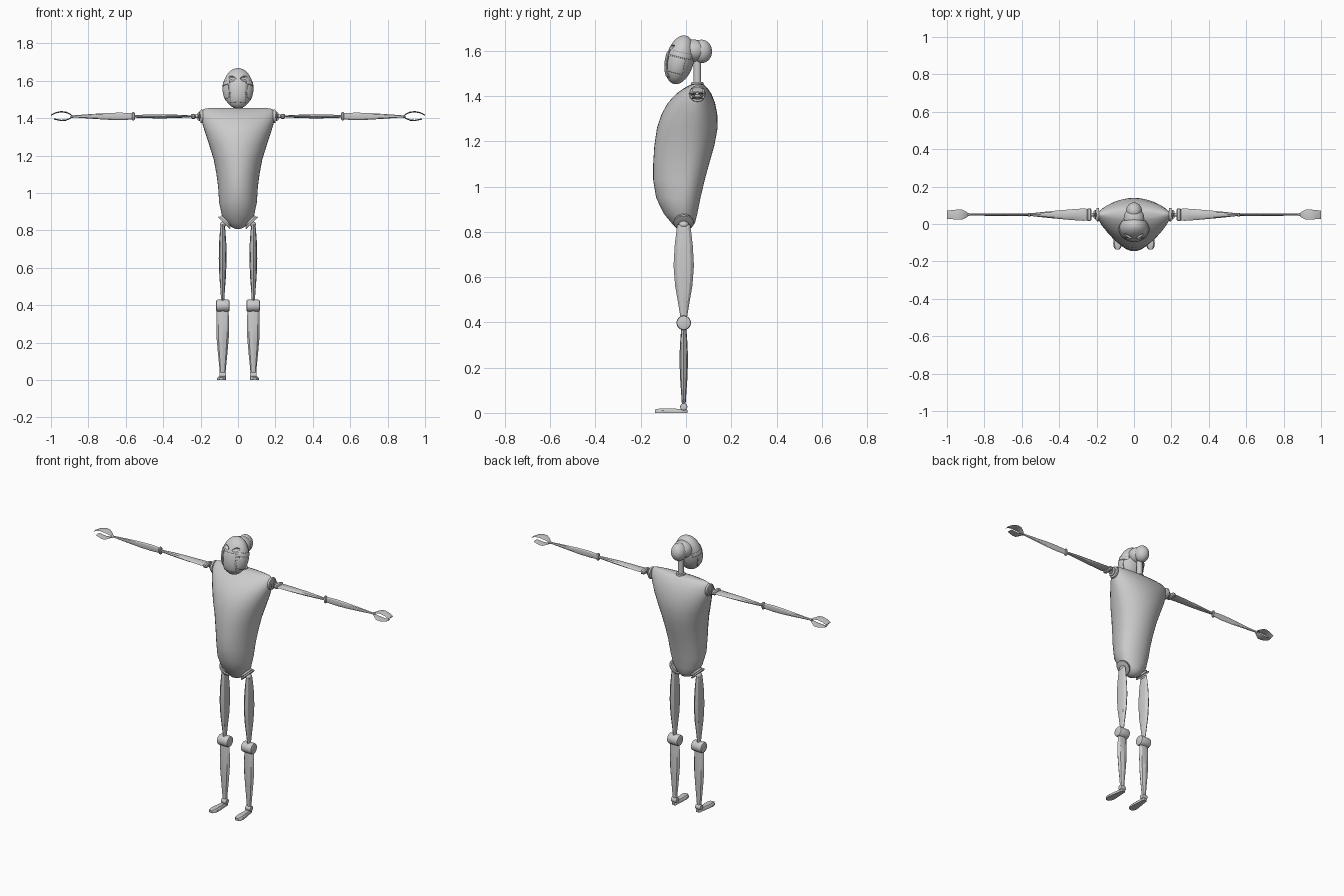
import bpy, bmesh, math
from mathutils import Matrix, Vector

if "Cube" in bpy.data.objects:
    bpy.data.objects.remove(bpy.data.objects["Cube"])

grey = bpy.data.materials.new("grey")
grey.diffuse_color = (0.6, 0.6, 0.6, 1)
grey.use_nodes = True
grey.node_tree.nodes["Principled BSDF"].inputs["Base Color"].default_value = grey.diffuse_color


def finish(name, bm, mirror=False, angle=35):
    bmesh.ops.recalc_face_normals(bm, faces=bm.faces)
    me = bpy.data.meshes.new(name)
    bm.to_mesh(me)
    bm.free()
    me.materials.append(grey)
    ob = bpy.data.objects.new(name, me)
    bpy.context.collection.objects.link(ob)
    bpy.ops.object.select_all(action='DESELECT')
    ob.select_set(True)
    bpy.context.view_layer.objects.active = ob
    bpy.ops.object.shade_smooth_by_angle(angle=math.radians(angle))
    if mirror:
        mod = ob.modifiers.new("mirror", 'MIRROR')
        mod.use_mirror_merge = False
    return ob


def loft(rings):
    """Skin a list of equal point rings and cap both ends."""
    bm = bmesh.new()
    loops = [[bm.verts.new(p) for p in r] for r in rings]
    n = len(loops[0])
    for a, b in zip(loops, loops[1:]):
        for i in range(n):
            bm.faces.new((a[i], a[(i + 1) % n], b[(i + 1) % n], b[i]))
    bm.faces.new(loops[0])
    bm.faces.new(loops[-1])
    return bm


def power(v, e):
    return math.copysign(abs(v) ** e, v)


def limb(name, axis, centre, rows, n=8, e=1.1, angle=25):
    """rows: position along the axis, then the two half widths across it."""
    rings = []
    for t, u, v in rows:
        ring = []
        for k in range(n):
            a = 2 * math.pi * k / n
            p, q = u * power(math.cos(a), e), v * power(math.sin(a), e)
            cx, cy = centre
            ring.append((cx + p, cy + q, t) if axis == 'z' else (t, cx + p, cy + q))
        rings.append(ring)
    return finish(name, loft(rings), True, angle)


def ball(name, loc, size, rot=0, mirror=False, segs=32):
    bm = bmesh.new()
    m = Matrix.Translation(loc) @ Matrix.Rotation(rot, 4, 'X') @ Matrix.Diagonal((*size, 1))
    bmesh.ops.create_uvsphere(bm, u_segments=segs, v_segments=segs // 2, radius=1, matrix=m)
    return finish(name, bm, mirror)


def disc(name, loc, normal, r, depth, mirror=True, bevel=0.004):
    bm = bmesh.new()
    m = Matrix.Translation(loc) @ Vector(normal).to_track_quat('Z', 'Y').to_matrix().to_4x4()
    bmesh.ops.create_cone(bm, cap_ends=True, segments=24, radius1=r, radius2=r, depth=depth, matrix=m)
    if bevel:
        rim = [e for e in bm.edges if any(len(f.verts) > 4 for f in e.link_faces)]
        bmesh.ops.bevel(bm, geom=rim, offset=bevel, segments=2, affect='EDGES', profile=0.5)
    return finish(name, bm, mirror)


# Torso: height, half width, front y, widest y, back y
torso = [(0.808, 0.012, -0.025, -0.012, 0.0), (0.818, 0.035, -0.045, -0.01, 0.025),
         (0.84, 0.06, -0.065, -0.01, 0.04), (0.88, 0.086, -0.098, -0.01, 0.05),
         (0.95, 0.101, -0.132, -0.01, 0.064), (1.03, 0.106, -0.145, 0.0, 0.083),
         (1.10, 0.115, -0.145, 0.01, 0.102), (1.18, 0.13, -0.14, 0.02, 0.125),
         (1.26, 0.155, -0.128, 0.03, 0.14), (1.32, 0.175, -0.108, 0.04, 0.138),
         (1.37, 0.19, -0.08, 0.045, 0.128), (1.41, 0.198, -0.043, 0.047, 0.112),
         (1.435, 0.195, -0.008, 0.05, 0.095), (1.45, 0.182, 0.02, 0.05, 0.08),
         (1.455, 0.15, 0.035, 0.05, 0.068)]
rings = []
for z, w, yf, ym, yb in torso:
    ring = []
    for k in range(40):
        a = 2 * math.pi * k / 40
        s = math.sin(a)
        ring.append((w * math.cos(a), ym + s * (yb - ym if s > 0 else ym - yf), z))
    rings.append(ring)
finish("torso", loft(rings), angle=50)

# Neck and the rounded lobe behind the skull
disc("neck", (0, 0.05, 1.495), (0, 0, 1), 0.017, 0.13, False, 0)
disc("neck_collar", (0, 0.05, 1.452), (0, 0, 1), 0.027, 0.02, False)
ball("skull_lobe", (0, 0.068, 1.597), (0.043, 0.047, 0.052))
ball("skull_bridge", (0, 0.03, 1.60), (0.055, 0.06, 0.05))

# Egg shaped head with carved eye sockets
TILT = math.radians(-14)
HEAD = Vector((0, -0.027, 1.56))
head = ball("head", HEAD, (0.08, 0.062, 0.11), TILT, segs=48)
sockets = ball("eye_socket_cutter", (0.037, -0.078, 1.618), (0.027, 0.03, 0.012), 0, True, 24)
sockets.data.transform(Matrix.Translation((0.037, 0, 1.618)) @ Matrix.Rotation(-0.35, 4, 'Y')
                       @ Matrix.Translation((-0.037, 0, -1.618)))
sockets.hide_render = True
sockets.hide_viewport = True
cut = head.modifiers.new("sockets", 'BOOLEAN')
cut.operation = 'DIFFERENCE'
cut.object = sockets


# Raised face plates that follow the curve of the head
def face_plate(name, keep):
    bm = bmesh.new()
    m = Matrix.Diagonal((0.0815, 0.0635, 0.1115, 1))
    bmesh.ops.create_uvsphere(bm, u_segments=96, v_segments=64, radius=1, matrix=m)
    drop = [f for f in bm.faces if not keep(f.calc_center_median())]
    bmesh.ops.delete(bm, geom=drop, context='FACES')
    bm.transform(Matrix.Translation(HEAD) @ Matrix.Rotation(TILT, 4, 'X'))
    ob = finish(name, bm)
    mod = ob.modifiers.new("thickness", 'SOLIDIFY')
    mod.thickness = 0.003
    mod.offset = 0


face_plate("cheek_band", lambda c: 0.012 < c.z < 0.03 and abs(c.x) > 0.044 and c.y < 0.045)
face_plate("mouth_plate", lambda c: -0.085 < c.z < 0.022 and abs(c.x) < 0.04 and c.y < 0)
face_plate("cheek_plate", lambda c: -0.06 < c.z < 0.006 and abs(c.x) > 0.048 and c.y < 0.025)

# Shoulder joints
AY, AZ = 0.05, 1.41
disc("shoulder_socket", (0.194, AY, AZ), (1, 0, 0), 0.036, 0.014)
disc("shoulder_axle", (0.215, AY, AZ), (1, 0, 0), 0.009, 0.05, True, 0)
disc("shoulder_washer", (0.207, AY, AZ), (1, 0, 0), 0.026, 0.006, True, 0.002)
disc("shoulder_ring", (0.218, AY, AZ), (1, 0, 0), 0.019, 0.005, True, 0.002)
limb("shoulder_hinge", 'x', (AY, AZ), [(0.228, 0.028, 0.007), (0.233, 0.034, 0.013),
     (0.247, 0.034, 0.013), (0.252, 0.028, 0.007)], 12, 0.6)

# Arms: upper arm is flat, forearm is a blade turned on its edge
limb("upper_arm", 'x', (AY, AZ), [(0.245, 0.03, 0.004), (0.27, 0.033, 0.006), (0.33, 0.029, 0.009),
     (0.42, 0.021, 0.011), (0.50, 0.013, 0.009), (0.555, 0.007, 0.007)])
limb("elbow", 'x', (AY, AZ), [(0.552, 0.007, 0.018), (0.556, 0.01, 0.022),
     (0.564, 0.01, 0.022), (0.568, 0.007, 0.018)], 12, 0.6)
limb("forearm", 'x', (AY, AZ), [(0.565, 0.006, 0.017), (0.63, 0.007, 0.02), (0.70, 0.007, 0.018),
     (0.79, 0.006, 0.012), (0.885, 0.005, 0.005)])
ball("wrist", (0.885, AY, AZ), (0.01, 0.008, 0.008), 0, True, 16)


# Two curved gripper blades: x, height, half width in y
def gripper(name, path, t=0.0035):
    rings = [[(x, AY - w, z), (x, AY, z - t), (x, AY + w, z), (x, AY, z + t)] for x, z, w in path]
    finish(name, loft(rings), True, 40)


gripper("upper_grip", [(0.883, 1.41, 0.006), (0.90, 1.423, 0.018), (0.92, 1.432, 0.027),
                       (0.945, 1.435, 0.027), (0.975, 1.429, 0.024), (1.0, 1.416, 0.022)])
gripper("lower_grip", [(0.883, 1.41, 0.006), (0.90, 1.398, 0.016), (0.92, 1.39, 0.026),
                       (0.945, 1.388, 0.024), (0.985, 1.396, 0.018)])

# Hips: slanted discs with a ball joint
LX, LY = 0.082, -0.01
disc("hip_plate", (0.073, LY, 0.842), (1, 0, -1), 0.045, 0.009, True, 0.002)
disc("hip_cap", (0.065, LY, 0.85), (1, 0, -1), 0.038, 0.012)
ball("hip_joint", (0.08, LY, 0.832), (0.016, 0.022, 0.016), 0, True, 16)

# Legs: thigh is deep from the side, shin is wide from the front
limb("thigh", 'z', (LX, LY), [(0.832, 0.01, 0.028), (0.815, 0.013, 0.031), (0.74, 0.019, 0.04),
     (0.65, 0.021, 0.045), (0.56, 0.018, 0.038), (0.48, 0.012, 0.024), (0.425, 0.008, 0.015)])
disc("knee", (LX - 0.001, LY, 0.398), (1, 0, 0), 0.032, 0.072, True, 0.008)
limb("shin", 'z', (LX, LY), [(0.385, 0.028, 0.01), (0.365, 0.032, 0.012), (0.30, 0.034, 0.017),
     (0.23, 0.033, 0.019), (0.15, 0.026, 0.016), (0.08, 0.019, 0.011), (0.035, 0.015, 0.008)])
disc("ankle", (LX, LY, 0.027), (1, 0, 0), 0.016, 0.036)

# Feet: rounded sole, heel to toe as y, half width, height
sole = [(0.006, 0.009, 0.012), (0.0, 0.014, 0.016), (-0.03, 0.016, 0.018), (-0.07, 0.021, 0.019),
        (-0.105, 0.024, 0.019), (-0.127, 0.019, 0.018), (-0.137, 0.009, 0.014)]
rings = []
for y, w, h in sole:
    x = LX + max(0, -y) * 0.05
    rings.append([(x - w, y, 0), (x + w, y, 0), (x + w, y, h * 0.6),
                  (x + w * 0.7, y, h), (x - w * 0.7, y, h), (x - w, y, h * 0.6)])
finish("foot", loft(rings), True, 40)
